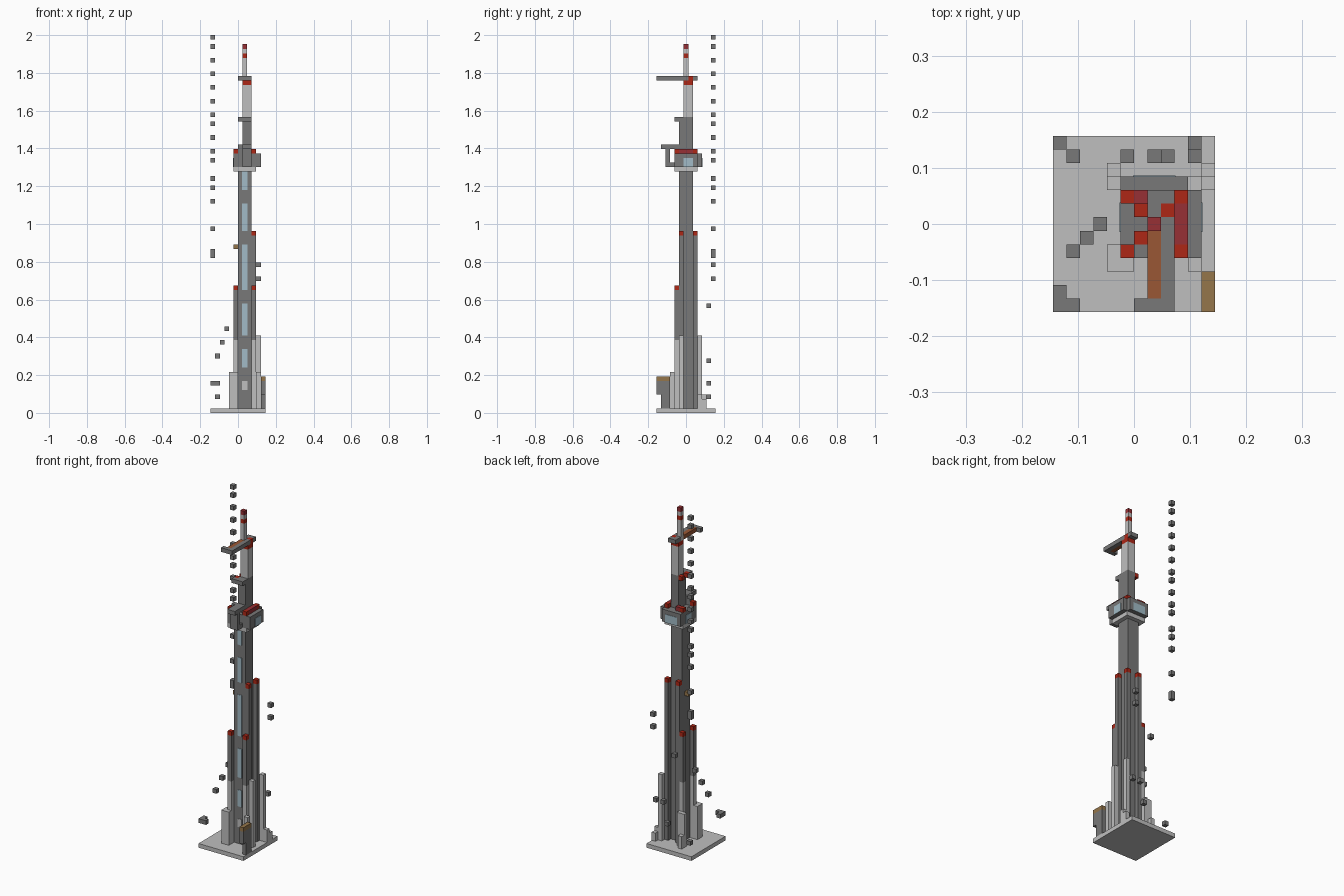
import bpy
import bmesh
from mathutils import Matrix, Vector

default_cube = bpy.data.objects.get("Cube")
if default_cube:
    bpy.data.objects.remove(default_cube, do_unlink=True)

CELL = 2 / 83
ORIGIN = Vector((-6 * CELL, -6.5 * CELL, 0))


def make_material(name, red, green, blue):
    material = bpy.data.materials.new(name)
    material.use_nodes = True
    colour = (red, green, blue, 1)
    material.diffuse_color = colour
    material.node_tree.nodes["Principled BSDF"].inputs["Base Color"].default_value = colour
    return material


LIGHT = make_material("light concrete", .52, .52, .52)
DARK = make_material("dark stone", .19, .19, .19)
RED = make_material("bright red", .42, .02, .008)
MAROON = make_material("maroon red", .31, .03, .036)
BROWN = make_material("tan timber", .3, .18, .07)
ORANGE = make_material("orange timber", .32, .095, .035)
GLASS = make_material("pale blue glass", .36, .5, .57)


def build(name, material, *blocks, grow=0.0):
    """Join blocks given as (column, row, layer, width, depth, height) in cells."""
    mesh = bpy.data.meshes.new(name)
    bm = bmesh.new()
    for column, row, layer, width, depth, height in blocks:
        size = Vector((width, depth, height))
        centre = ORIGIN + (Vector((column, row, layer)) + size / 2) * CELL
        scale = Matrix.Diagonal(size * CELL + Vector((grow, grow, 0))).to_4x4()
        bmesh.ops.create_cube(bm, size=1, matrix=Matrix.Translation(centre) @ scale)
    bm.to_mesh(mesh)
    bm.free()
    mesh.materials.append(material)
    part = bpy.data.objects.new(name, mesh)
    bpy.context.collection.objects.link(part)
    return part


def pillar(name, column, row, top, footing):
    """Slim pillar with a pale footing and a red cap."""
    if footing > 1:
        build(name + "_footing", LIGHT, (column, row, 1, 1, 1, footing - 1))
    build(name + "_shaft", DARK, (column, row, footing, 1, 1, top - footing))
    build(name + "_cap", RED, (column, row, top, 1, 1, 1))


# Ground slab and main shaft
build("ground_slab", LIGHT, (0, 0, 0, 12, 13, 1))
build("main_shaft", DARK, (6, 5, 1, 3, 3, 52))

# Glass strips set on the front of the shaft
for bottom, height in ((10, 4), (17, 7), (27, 10), (40, 6), (49, 4)):
    build("shaft_window", GLASS, (7, 5, bottom, 1, .5, height), grow=.004)
build("entrance_panel", LIGHT, (7, 5, 5, 1, .5, 2), grow=.004)

# Corner pillars in two heights
for column, row in ((5, 4), (9, 4), (5, 8)):
    pillar("short_pillar", column, row, 27, 16)
for column, row in ((9, 8), (9, 5), (6, 8)):
    pillar("tall_pillar", column, row, 39, 1)

# Pale buttresses around the foot
build("front_buttress", LIGHT, (4, 3, 1, 2, 1, 8), (4, 4, 1, 1, 1, 8))
build("tall_buttress", LIGHT, (10, 9, 1, 1, 1, 16), (10, 5, 1, 1, 1, 16))
build("side_buttress", LIGHT, (10, 3, 1, 1, 1, 8), (4, 9, 1, 2, 1, 8))
build("low_wall", LIGHT, (11, 9, 1, 1, 1, 3), (11, 10, 1, 1, 1, 2),
      (4, 10, 1, 1, 1, 3))

# Timber-topped hut at the front corner
build("hut_body", DARK, (11, 0, 4, 1, 3, 3), (11, 1, 1, 1, 2, 3))
build("hut_roof", BROWN, (11, 0, 7, 1, 3, 1))
build("side_peg", BROWN, (5, 6, 36, 1, 1, 1))

# Observation deck
build("deck_ring", LIGHT, (5, 4, 53, 5, 5, 1))
build("deck_body", DARK, (5, 4, 54, 5, 6, 3), (10, 4, 54, 1, 5, 3))
build("deck_window", GLASS, (10.5, 6, 54, .5, 2, 2), (6, 9.5, 54, 3, .5, 2),
      (5, 6, 54, .5, 2, 2), grow=.004)
build("deck_roof_edge", RED, (9, 4, 57, 1, 1, 1), (9, 8, 57, 1, 1, 1),
      (5, 4, 57, 1, 1, 1), (5, 8, 57, 1, 1, 1))
build("deck_roof_ridge", MAROON, (9, 5, 57, 1, 3, 1), (6, 8, 57, 1, 1, 1))
build("deck_arm", DARK, (7, 1, 58, 2, 4, 1), (7, 2, 54, 2, 1, 4),
      (7, 3, 54, 2, 1, 1), (6, 4, 57, 1, 1, 2))

# Upper shaft with its ledge
build("upper_shaft", DARK, (7, 5, 57, 2, 3, 8))
build("upper_ledge", DARK, (6, 4, 64, 3, 1, 1))
build("ledge_lamps", RED, (6, 5, 64, 1, 1, 1), (6, 7, 64, 1, 1, 1))
build("pale_shaft", LIGHT, (7, 6, 65, 2, 2, 7))
build("pale_shaft_cap", RED, (7, 6, 72, 2, 2, 1), (8, 7, 73, 1, 1, 1))

# Crane jib
build("jib_frame", DARK, (8, 1, 73, 1, 6, 1), (6, 0, 73, 3, 1, 1),
      (7, 8, 73, 2, 1, 1), (7, 7, 73, 1, 1, 1))
build("jib_walkway", ORANGE, (7, 1, 73, 1, 5, 1))

# Striped mast
build("mast", LIGHT, (7, 6, 73, 1, 1, 5), (7, 6, 79, 1, 1, 1))
build("mast_band", RED, (7, 6, 78, 1, 1, 1))
build("mast_tip", MAROON, (7, 6, 80, 1, 1, 1))

# Floating stepping blocks: tall stack at the back corner
stack = (34, 35, 40, 46, 49, 51, 55, 57, 60, 63, 65, 68, 71, 74, 77, 80, 82)
build("floating_stack", DARK, *[(0, 12, layer, 1, 1, 1) for layer in stack])

# Floating stepping blocks: scattered ones
steps = ((10, 12, 29), (10, 12, 32), (10, 11, 11), (8, 11, 11), (7, 11, 6),
         (5, 11, 23), (1, 11, 3), (3, 6, 18), (2, 5, 15), (1, 4, 12),
         (0, 1, 6), (0, 0, 6), (1, 0, 6))
build("floating_steps", DARK, *[step + (1, 1, 1) for step in steps])
